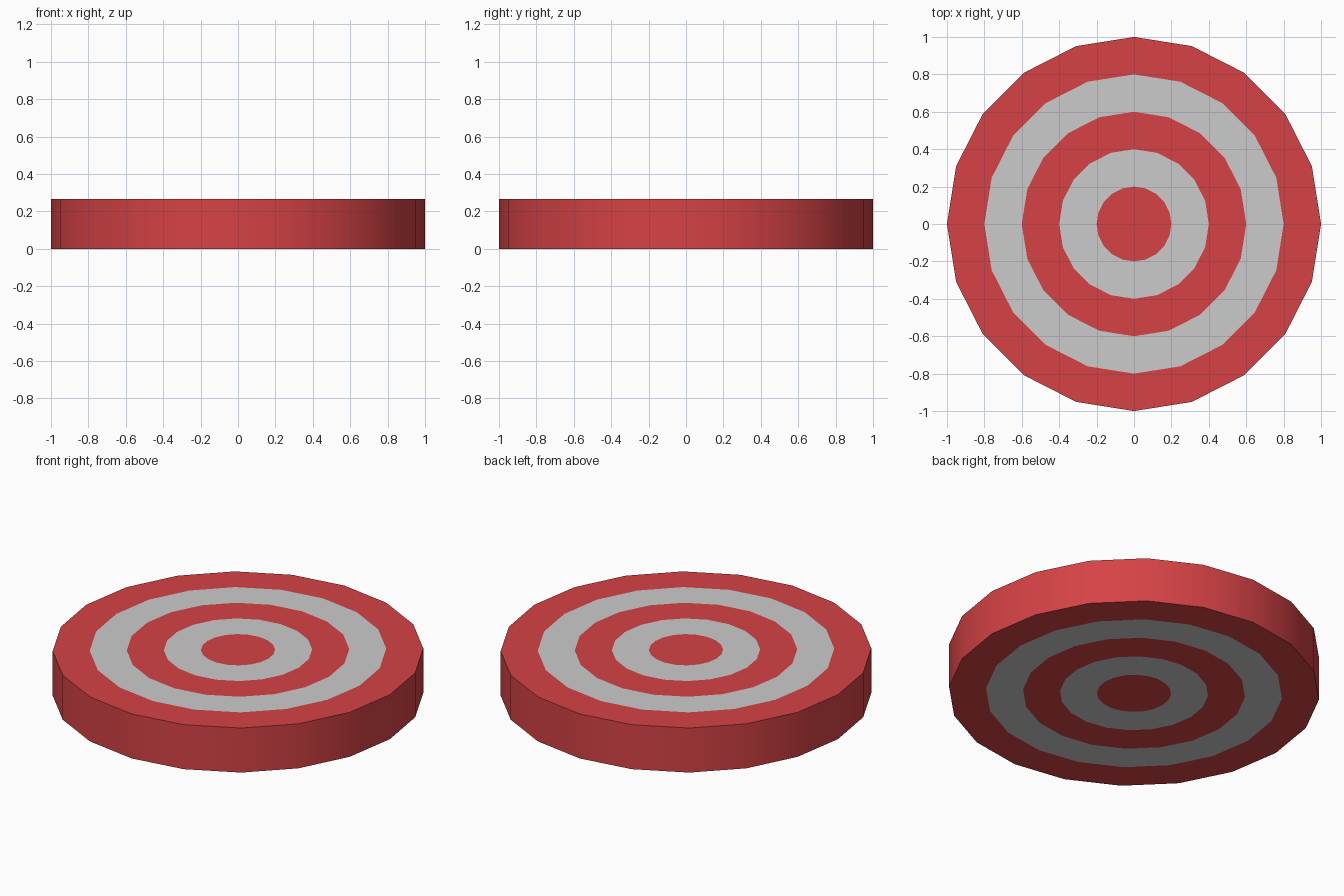
import bpy, bmesh, math

if "Cube" in bpy.data.objects:
    bpy.data.objects.remove(bpy.data.objects["Cube"])

SIDES = 20
HEIGHT = 0.265
RADII = [0.2, 0.4, 0.6, 0.8, 1.0]


def material(name, color):
    m = bpy.data.materials.new(name)
    m.diffuse_color = color
    m.use_nodes = True
    m.node_tree.nodes["Principled BSDF"].inputs["Base Color"].default_value = m.diffuse_color
    return m


red = material("red", (0.67, 0.055, 0.06, 1))
grey = material("light_grey", (0.8, 0.8, 0.8, 1))

bm = bmesh.new()


def ring(radius, z):
    return [bm.verts.new((radius * math.cos(2 * math.pi * i / SIDES),
                          radius * math.sin(2 * math.pi * i / SIDES), z))
            for i in range(SIDES)]


def bridge(a, b, mat):
    for i in range(SIDES):
        j = (i + 1) % SIDES
        bm.faces.new((a[i], b[i], b[j], a[j])).material_index = mat


# Banded faces on top and bottom, bullseye in the middle
rims = []
for z in (0, HEIGHT):
    loops = [ring(r, z) for r in RADII]
    bm.faces.new(loops[0])
    for k in range(1, len(loops)):
        bridge(loops[k - 1], loops[k], k % 2)
    rims.append(loops[-1])

# Outer wall
bridge(rims[0], rims[1], 0)
bmesh.ops.recalc_face_normals(bm, faces=bm.faces[:])

mesh = bpy.data.meshes.new("target_disc")
bm.to_mesh(mesh)
bm.free()
mesh.materials.append(red)
mesh.materials.append(grey)
disc = bpy.data.objects.new("target_disc", mesh)
bpy.context.collection.objects.link(disc)

# Smooth wall, sharp rims
bpy.context.view_layer.objects.active = disc
disc.select_set(True)
bpy.ops.object.shade_smooth_by_angle(angle=math.radians(30))
